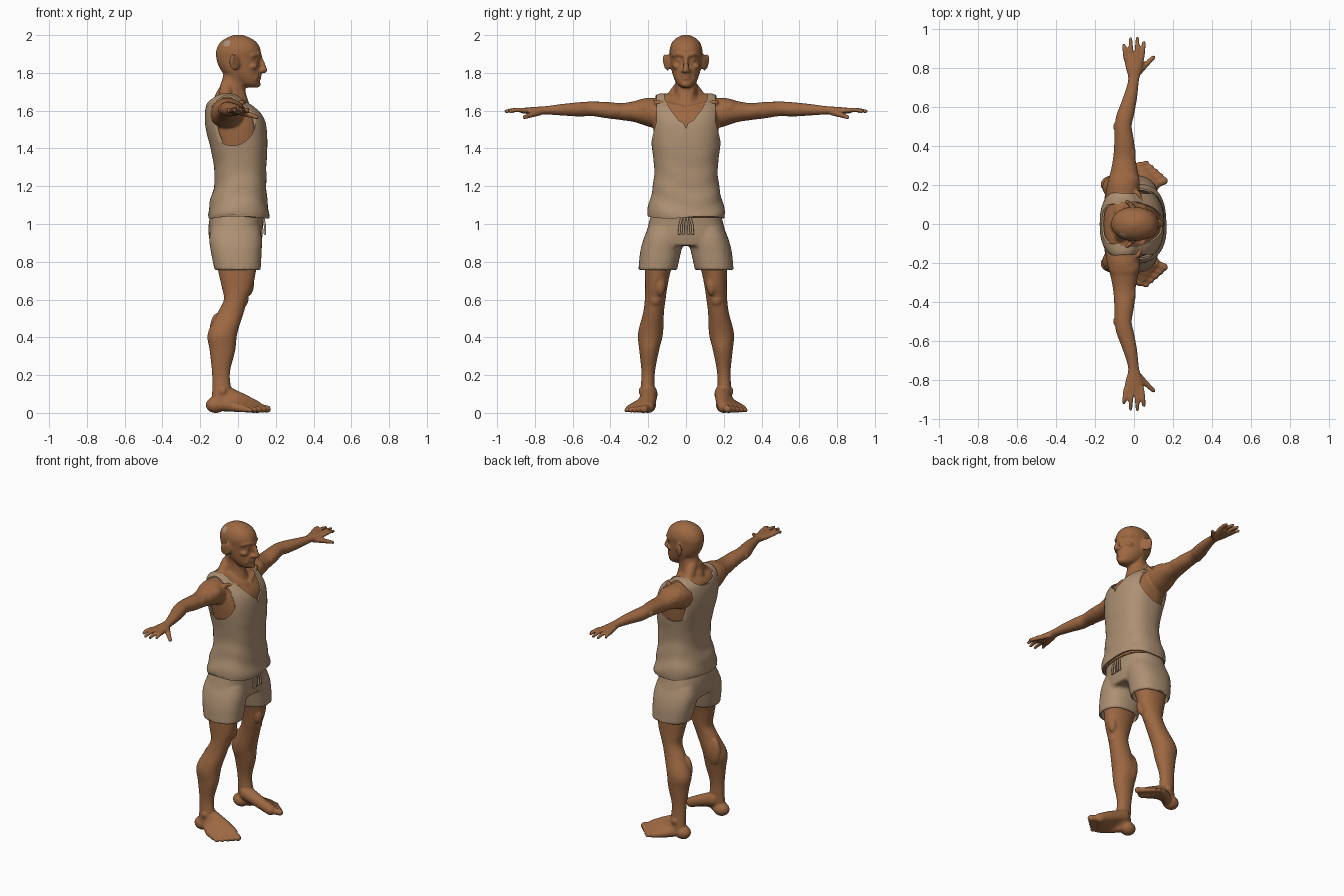
import bpy, bmesh, math
from mathutils import Vector, Matrix

old = bpy.data.objects.get("Cube")
if old:
    bpy.data.objects.remove(old)


def material(name, colour):
    mat = bpy.data.materials.new(name)
    mat.use_nodes = True
    mat.diffuse_color = (*colour, 1)
    mat.node_tree.nodes["Principled BSDF"].inputs["Base Color"].default_value = (*colour, 1)
    return mat


skin = material("brown skin", (0.34, 0.14, 0.055))
cloth = material("tan cloth", (0.42, 0.28, 0.17))
scar = material("pale patch", (0.4, 0.27, 0.18))


# ---- shape helpers ----
def smooth_rows(rows, steps=5):
    """Catmull-Rom interpolation between the given cross-sections."""
    rows = [Vector(r) for r in rows]
    out = []
    for i in range(len(rows) - 1):
        p, a, b, n = rows[max(i - 1, 0)], rows[i], rows[i + 1], rows[min(i + 2, len(rows) - 1)]
        for k in range(steps):
            t = k / steps
            out.append(a + (b - p) * (t / 2) + (p * 2 - a * 5 + b * 4 - n) * (t * t / 2)
                       + (a * 3 - p - b * 3 + n) * (t ** 3 / 2))
    return out + [rows[-1]]


def loft(bm, rows, side, power=2.0, sides=40, cap_start=True):
    """Skin elliptical rings (cx, cy, cz, rx, r_side); side is the second ring axis."""
    rings = []
    for cx, cy, cz, a, b in smooth_rows(rows):
        ring = []
        for k in range(sides):
            t = math.tau * k / sides
            c, s = math.cos(t), math.sin(t)
            u = math.copysign(abs(c) ** (2 / power), c) * a
            v = math.copysign(abs(s) ** (2 / power), s) * b
            ring.append(bm.verts.new(Vector((cx + u, cy, cz)) + side * v))
        rings.append(ring)
    for lo, hi in zip(rings, rings[1:]):
        for k in range(sides):
            j = (k + 1) % sides
            bm.faces.new((lo[k], lo[j], hi[j], hi[k]))
    if cap_start:
        bm.faces.new(rings[0])
    bm.faces.new(rings[-1])


AXIS_Y, AXIS_Z = Vector((0, 1, 0)), Vector((0, 0, 1))


def upright(table, inset=0.0):
    """Rows (z, back, front, centre y, half width) to loft rows."""
    return [((b + f) / 2, cy, z, (f - b) / 2 - inset, w - inset) for z, b, f, cy, w in table]


def blob(bm, centre, radii, turn=0.0, tilt=0.0):
    m = (Matrix.Translation(centre) @ Matrix.Rotation(math.radians(turn), 4, 'Z')
         @ Matrix.Rotation(math.radians(tilt), 4, 'Y') @ Matrix.Diagonal((*radii, 1)))
    bmesh.ops.create_uvsphere(bm, u_segments=20, v_segments=12, radius=1, matrix=m)


def tube(bm, *points):
    """Rounded chain through (x, y, z, radius) points."""
    for p in points:
        blob(bm, p[:3], (p[3],) * 3)
    for p, q in zip(points, points[1:]):
        a, b = Vector(p[:3]), Vector(q[:3])
        m = Matrix.Translation((a + b) / 2) @ (b - a).to_track_quat('Z', 'Y').to_matrix().to_4x4()
        bmesh.ops.create_cone(bm, cap_ends=True, segments=16, radius1=p[3], radius2=q[3],
                              depth=(b - a).length, matrix=m)


def make(name, bm, mat):
    bmesh.ops.recalc_face_normals(bm, faces=bm.faces)
    mesh = bpy.data.meshes.new(name)
    bm.to_mesh(mesh)
    bm.free()
    mesh.materials.append(mat)
    obj = bpy.data.objects.new(name, mesh)
    bpy.context.collection.objects.link(obj)
    return obj


def mirror(obj):
    mod = obj.modifiers.new("mirror", 'MIRROR')
    mod.use_axis = (False, True, False)
    mod.use_mirror_merge = False


def fuse(obj, voxel, rounds):
    mod = obj.modifiers.new("fuse", 'REMESH')
    mod.mode, mod.voxel_size = 'VOXEL', voxel
    mod = obj.modifiers.new("soften", 'SMOOTH')
    mod.factor, mod.iterations = 0.5, rounds


def cut(obj, cutters):
    for c in cutters:
        c.hide_render = True
        mod = obj.modifiers.new("cut", 'BOOLEAN')
        mod.operation, mod.solver, mod.object = 'DIFFERENCE', 'EXACT', c


def bake(obj, mat, cutters=()):
    dg = bpy.context.evaluated_depsgraph_get()
    mesh = bpy.data.meshes.new_from_object(obj.evaluated_get(dg))
    obj.modifiers.clear()
    obj.data = mesh
    mesh.materials.clear()
    mesh.materials.append(mat)
    for p in mesh.polygons:
        p.use_smooth, p.material_index = True, 0
    mesh.set_sharp_from_angle(angle=math.radians(50))
    for c in cutters:
        bpy.data.objects.remove(c)


# ---- body: one fused skin surface, mirrored across y ----
torso = [(1.035, -.155, .165, 0, .205), (1.06, -.157, .165, 0, .206), (1.12, -.148, .155, 0, .193),
         (1.2, -.127, .15, 0, .175), (1.3, -.127, .15, 0, .168), (1.4, -.145, .155, 0, .18),
         (1.5, -.17, .152, 0, .19), (1.57, -.176, .135, 0, .19), (1.62, -.17, .095, 0, .185),
         (1.655, -.155, .045, 0, .178), (1.68, -.12, .01, 0, .163), (1.69, -.09, -.02, 0, .14)]
bm = bmesh.new()
loft(bm, upright(torso, .018), AXIS_Y, 2.5)
# neck, trapezius, throat muscle and collarbone
loft(bm, upright([(1.61, -.13, .07, 0, .1), (1.68, -.122, .045, 0, .066), (1.73, -.095, .038, 0, .058),
                  (1.79, -.078, .05, 0, .056), (1.84, -.07, .05, 0, .05)]), AXIS_Y)
tube(bm, (-.06, .025, 1.73, .035), (-.07, .085, 1.648, .035), (-.065, .17, 1.62, .045))
tube(bm, (-.02, .052, 1.79, .014), (.045, .015, 1.64, .012))
tube(bm, (.075, .02, 1.615, .012), (.02, .16, 1.645, .013))
# head
loft(bm, upright([(1.722, .04, .1, 0, .022), (1.74, .0, .113, 0, .047), (1.77, -.04, .115, 0, .063),
                  (1.80, -.08, .114, 0, .073), (1.84, -.104, .112, 0, .08), (1.88, -.115, .116, 0, .084),
                  (1.92, -.115, .12, 0, .087), (1.96, -.095, .1, 0, .075), (1.985, -.06, .065, 0, .05),
                  (2.001, -.02, .025, 0, .015)]), AXIS_Y, 2.15)
# nose, chin, lips, brow, cheek, eye and ear
tube(bm, (.116, 0, 1.885, .011), (.134, 0, 1.835, .014), (.139, 0, 1.815, .017))
blob(bm, (.124, .016, 1.812), (.014, .011, .011))
blob(bm, (.1, 0, 1.74), (.02, .026, .018))
blob(bm, (.112, 0, 1.786), (.014, .025, .007))
blob(bm, (.11, 0, 1.771), (.014, .022, .007))
tube(bm, (.116, .012, 1.893, .011), (.104, .04, 1.9, .013), (.075, .066, 1.892, .011))
blob(bm, (.075, .05, 1.835), (.03, .023, .018))
blob(bm, (.1, .034, 1.868), (.009, .016, .009))
tube(bm, (.105, .024, 1.81, .01), (.09, .04, 1.77, .012))
blob(bm, (-.018, .1, 1.855), (.034, .01, .044), -32, -10)
blob(bm, (-.03, .113, 1.87), (.014, .009, .03), -32)
# arm, with shoulder, elbow and muscle
arm = [(.1, -.06, 1.575, .09, .085), (.2, -.055, 1.592, .084, .076), (.27, -.05, 1.595, .07, .056),
       (.34, -.05, 1.595, .057, .045), (.42, -.05, 1.603, .051, .043), (.5, -.055, 1.61, .043, .038),
       (.56, -.045, 1.607, .045, .038), (.65, -.02, 1.605, .036, .031), (.74, -.002, 1.602, .028, .022),
       (.8, 0, 1.6, .042, .02), (.85, 0, 1.6, .052, .016), (.875, 0, 1.6, .05, .012)]
loft(bm, [(cx, y, cz, a, b) for y, cx, cz, a, b in arm], AXIS_Z, 2.1)
blob(bm, (-.05, .22, 1.613), (.08, .07, .05))
blob(bm, (-.09, .5, 1.605), (.017, .025, .02))
blob(bm, (-.015, .36, 1.6), (.024, .06, .03))
# fingers and thumb
for x, tip in zip((-.042, -.014, .014, .041), (.925, .957, .959, .938)):
    tube(bm, (x, .85, 1.602, .013), (x * 1.15, .9, 1.605, .012), (x * 1.25, tip - .007, 1.597, .01))
tube(bm, (.018, .775, 1.592, .018), (.062, .82, 1.578, .015), (.1, .856, 1.565, .011))
# leg, with kneecap, calf and ankle bones
loft(bm, upright([(1.02, -.12, .1, .08, .09), (.85, -.125, .11, .13, .085), (.75, -.105, .095, .149, .068),
                  (.67, -.087, .078, .157, .059), (.6, -.075, .05, .163, .055), (.53, -.108, .03, .172, .055),
                  (.42, -.16, -.004, .188, .066), (.33, -.15, -.015, .195, .052), (.22, -.138, -.042, .2, .036),
                  (.14, -.136, -.038, .203, .036), (.06, -.14, -.02, .206, .038)]), AXIS_Y, 2.1)
blob(bm, (.03, .163, .605), (.026, .034, .042))
blob(bm, (.055, .135, .68), (.03, .028, .06))
blob(bm, (-.105, .15, .44), (.045, .028, .09))
for y in (.165, .24):
    blob(bm, (-.08, y, .115), (.018, .011, .02))
# foot and toes fanning outwards
blob(bm, (-.118, .203, .042), (.053, .045, .043))
for i in range(5):
    t = i / 4
    base = (.1 - .07 * t, .2 + .1 * t, .03 - .008 * t, .032 - .012 * t)
    tip = Vector((.155 - .09 * t, .222 + .092 * t, .02 - .006 * t))
    tube(bm, (-.07, .195 + .025 * t, .1 - .06 * t, .045 - .012 * t),
         (.03 - .05 * t, .195 + .075 * t, .062 - .03 * t, .037 - .01 * t), base)
    tube(bm, base[:3] + (.021 - .006 * t,), (*tip, .02 - .007 * t))
for v in bm.verts:
    v.co.z = max(v.co.z, 0)
body = make("body", bm, skin)
mirror(body)
fuse(body, .007, 2)
bake(body, skin)
body.data.materials.append(scar)
for p in body.data.polygons:
    if (p.center - Vector((-.058, -.058, 1.957))).length < .021:
        p.material_index = 1

# ---- sleeveless shirt: thin shell with armholes and a notched neckline ----
bm = bmesh.new()
loft(bm, upright(torso), AXIS_Y, 2.5, 72, cap_start=False)
for v in bm.verts:
    # loose folds towards the hem
    x, y, z = v.co
    ang = math.atan2(y, x)
    loose = max(0, min(1, (1.45 - z) * 3))
    v.co.xy *= 1 + .014 * loose * math.sin(z * 55 + 2.5 * math.sin(2 * ang + 1))
    if z < 1.05:
        v.co.z += .006 * math.sin(3 * ang)
shirt = make("sleeveless_shirt", bm, cloth)
shell = shirt.modifiers.new("thickness", 'SOLIDIFY')
shell.thickness, shell.offset = .009, -1


def neck_cutter(name, half, x0, x1):
    outline = half + [(-y, z) for y, z in reversed(half) if y]
    b = bmesh.new()
    face = b.faces.new([b.verts.new((x0, y, z)) for y, z in outline])
    new = bmesh.ops.extrude_face_region(b, geom=[face], use_keep_orig=True)["geom"]
    bmesh.ops.translate(b, vec=(x1 - x0, 0, 0), verts=[g for g in new if isinstance(g, bmesh.types.BMVert)])
    return make(name, b, cloth)


front = neck_cutter("neckline_front_cutter", [(0, 1.505), (.012, 1.535), (.04, 1.55), (.085, 1.61),
                                              (.112, 1.66), (.12, 1.8)], -.07, .4)
rear = neck_cutter("neckline_rear_cutter", [(0, 1.635), (.06, 1.642), (.1, 1.665), (.12, 1.8)], -.4, -.06)
bm = bmesh.new()
loft(bm, [(-.03, y, 1.552, .125, .137) for y in (.157, .4)], AXIS_Z)
holes = make("armhole_cutter", bm, cloth)
mirror(holes)
cutters = [front, rear, holes]
cut(shirt, cutters)
bake(shirt, cloth, cutters)

# ---- shorts: pelvis and legs fused, then hollowed at the hems ----
bm = bmesh.new()
loft(bm, upright([(1.07, -.14, .14, 0, .18), (1.0, -.155, .132, 0, .198), (.94, -.155, .13, 0, .212),
                  (.885, -.145, .12, 0, .2)]), AXIS_Y, 2.5)
loft(bm, upright([(.98, -.14, .115, .11, .09), (.92, -.152, .127, .12, .105), (.85, -.143, .125, .135, .108),
                  (.755, -.124, .12, .15, .102)]), AXIS_Y, 2.3)
shorts = make("shorts", bm, cloth)
mirror(shorts)
fuse(shorts, .01, 3)
bm = bmesh.new()
loft(bm, upright([(.72, -.115, .111, .15, .093), (.8, -.118, .108, .143, .09),
                  (.86, -.12, .1, .135, .085)]), AXIS_Y, 2.3)
hollow = make("hem_cutter", bm, cloth)
mirror(hollow)
cut(shorts, [hollow])
bake(shorts, cloth, [hollow])

# ---- drawstring ----
bm = bmesh.new()
for y in (.012, .034):
    tube(bm, (.135, y * .7, 1.03, .006), (.143, y, .99, .006), (.142, y * 1.05, .95, .007))
tube(bm, (.142, .0126, .952, .006), (.142, .0357, .952, .006))
cord = make("drawstring", bm, cloth)
mirror(cord)
bake(cord, cloth)
